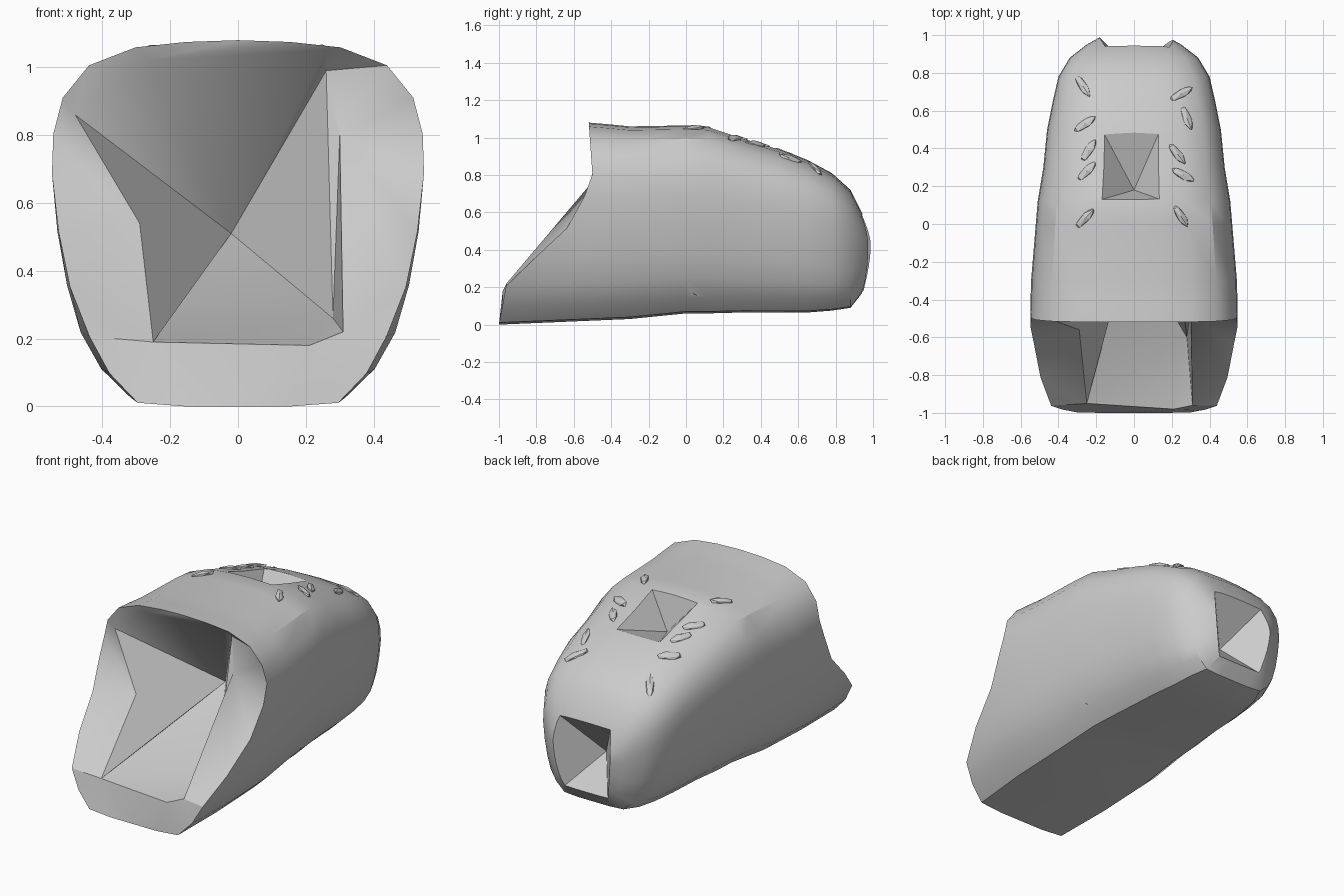
import bpy, bmesh, math
from mathutils import Vector

if "Cube" in bpy.data.objects:
    bpy.data.objects.remove(bpy.data.objects["Cube"])

grey = bpy.data.materials.new("plain grey")
grey.use_nodes = True
GREY = (0.6, 0.6, 0.6, 1)
grey.diffuse_color = GREY
grey.node_tree.nodes["Principled BSDF"].inputs["Base Color"].default_value = GREY


def make_object(name, bm):
    bmesh.ops.recalc_face_normals(bm, faces=bm.faces)
    mesh = bpy.data.meshes.new(name)
    bm.to_mesh(mesh)
    bm.free()
    mesh.materials.append(grey)
    obj = bpy.data.objects.new(name, mesh)
    bpy.context.collection.objects.link(obj)
    return obj


def lookup(table, t, col=1):
    """Straight-line interpolation in a sorted table."""
    if t <= table[0][0]:
        return table[0][col]
    for a, b in zip(table, table[1:]):
        if t <= b[0]:
            return a[col] + (b[col] - a[col]) * (t - a[0]) / (b[0] - a[0])
    return table[-1][col]


# Stations along the length: y, half width, bottom, top
STATIONS = [(-1, .51, 0, 1.08), (-.8, .54, .01, 1.08), (-.5, .55, .02, 1.08),
            (-.3, .545, .03, 1.06), (0, .52, .06, 1.065), (.12, .51, .06, 1.06),
            (.3, .48, .065, 1.0), (.5, .46, .065, .94), (.65, .43, .065, .88),
            (.78, .4, .075, .81), (.88, .34, .09, .72), (.95, .25, .18, .58),
            (1, .16, .33, .46)]
# Half cross-section: width fraction, height fraction
SECTION = [(0, 0), (.3, 0), (.58, .01), (.74, .09), (.85, .19), (.92, .32),
           (.97, .47), (1, .63), (.99, .74), (.94, .84), (.8, .93), (.55, .98),
           (.28, .995), (0, 1)]
OUTLINE = SECTION + [(-w, h) for w, h in SECTION[-2:0:-1]]
# Slanted opening: y of the front edge at each height
FRONT = [(0, -1), (.22, -.96), (.38, -.78), (.56, -.59), (.8, -.5), (1.08, -.52)]


def shell_point(w, h, y):
    low, high = lookup(STATIONS, y, 2), lookup(STATIONS, y, 3)
    return Vector((w * lookup(STATIONS, y), y, low + h * (high - low)))


def front_point(w, h):
    y = -.6
    for _ in range(4):
        y = lookup(FRONT, shell_point(w, h, y).z)
    return shell_point(w, h, y)


# Outer shell, lofted from the slanted opening to the rounded end
bm = bmesh.new()
rings = [[front_point(w, h) for w, h in OUTLINE]]
rings.append([shell_point(w, h, (p.y - .3) / 2) for (w, h), p in zip(OUTLINE, rings[0])])
rings += [[shell_point(w, h, s[0]) for w, h in OUTLINE] for s in STATIONS[3:]]
rings = [[bm.verts.new(p) for p in ring] for ring in rings]
n = len(OUTLINE)
for a, b in zip(rings, rings[1:]):
    for i in range(n):
        j = (i + 1) % n
        bm.faces.new((a[i], a[j], b[j], b[i]))
bm.faces.new(rings[-1])

# Inner lip of the opening, and the faceted cavity behind it
lip = [bm.verts.new(p) for p in [
    (-.48, -.49, .86), (-.27, -.5, 1.02), (.26, -.5, 1.05), (.26, -.43, .99),
    (.3, -.47, .8), (.31, -.96, .22), (.21, -.98, .18), (-.25, -.95, .19),
    (-.29, -.56, .54)]]
lip_edges = [bm.edges.new((v, lip[(i + 1) % len(lip)])) for i, v in enumerate(lip)]
outer_edges = [bm.edges.get((rings[0][i], rings[0][(i + 1) % n])) for i in range(n)]
bmesh.ops.bridge_loops(bm, edges=lip_edges + outer_edges)
deep = bm.verts.new((-.02, -.09, .51))
right = bm.verts.new((.28, -.6, .26))
left = bm.verts.new((-.18, -.55, .30))
for face in [(lip[0], lip[1], deep), (lip[1], lip[2], deep), (lip[2], lip[3], deep),
             (lip[8], lip[0], deep), (lip[7], lip[8], deep), (lip[7], deep, left),
             (deep, right, left), (lip[7], left, right), (lip[7], right, lip[6]),
             (lip[6], right, lip[5]), (lip[5], right, lip[4]),
             (lip[4], right, lip[3]), (lip[3], right, deep)]:
    bm.faces.new(face)
body = make_object("shell_body", bm)


def cut_pyramid(name, apex, corners, reach=1.4):
    """Cut a pointed hollow out of the shell."""
    bm = bmesh.new()
    apex = Vector(apex)
    tip = bm.verts.new(apex)
    base = [bm.verts.new(apex + (Vector(c) - apex) * reach) for c in corners]
    for i, v in enumerate(base):
        bm.faces.new((tip, v, base[(i + 1) % len(base)]))
    bm.faces.new(base)
    bmesh.ops.triangulate(bm, faces=[f for f in bm.faces if len(f.verts) > 3])
    cutter = make_object(name, bm)
    cutter.hide_render = True
    mod = body.modifiers.new(name, "BOOLEAN")
    mod.operation, mod.solver, mod.object = "DIFFERENCE", "EXACT", cutter
    bpy.context.view_layer.objects.active = body
    bpy.ops.object.modifier_apply(modifier=name)
    bpy.data.objects.remove(cutter)


# Top dent, end hollow and side slit
cut_pyramid("top_dent", (0, .18, .85),
            [(-.17, .13, 1.05), (.14, .13, 1.06), (.14, .5, .95), (-.17, .5, .95)])
cut_pyramid("end_hollow", (0, .76, .35),
            [(.2, .95, .6), (-.16, .95, .6), (-.15, .96, .15), (.17, .96, .15)])
cut_pyramid("side_slit", (.38, .05, .16),
            [(.49, -.1, .25), (.41, .17, .085), (.46, .06, .17)], 1.2)

# Small raised flaps in two rows along the top: side, y, yaw
FLAPS = [(-.26, .03, .8), (-.25, .28, .8), (-.24, .39, 1), (-.26, .53, .6),
         (-.27, .73, -1), (.25, .04, -1), (.26, .26, -.5), (.23, .37, -.9),
         (.28, .56, -1.2), (.25, .69, .5)]
for k, (x, y, yaw) in enumerate(FLAPS):
    centre = shell_point(0, .975, y)
    w = abs(x) / lookup(STATIONS, y)
    centre = shell_point(w, lookup(SECTION[7:][::-1], w) , y)
    centre.x = x
    bm = bmesh.new()
    bmesh.ops.create_icosphere(bm, subdivisions=1, radius=1)
    for v in bm.verts:
        p = Vector((v.co.x * .075, v.co.y * .025, v.co.z * .02))
        px = p.x * math.cos(yaw) - p.y * math.sin(yaw)
        py = p.x * math.sin(yaw) + p.y * math.cos(yaw)
        slope = (lookup(STATIONS, y + .05, 3) - lookup(STATIONS, y - .05, 3)) * 10
        v.co = centre + Vector((px, py, p.z + slope * py - .25 * px * math.copysign(1, x)))
    make_object("top_flap_%d" % (k + 1), bm)

# Smooth shell with sharp creases
bpy.ops.object.select_all(action="DESELECT")
body.select_set(True)
bpy.context.view_layer.objects.active = body
bpy.ops.object.shade_smooth_by_angle(angle=math.radians(30))
